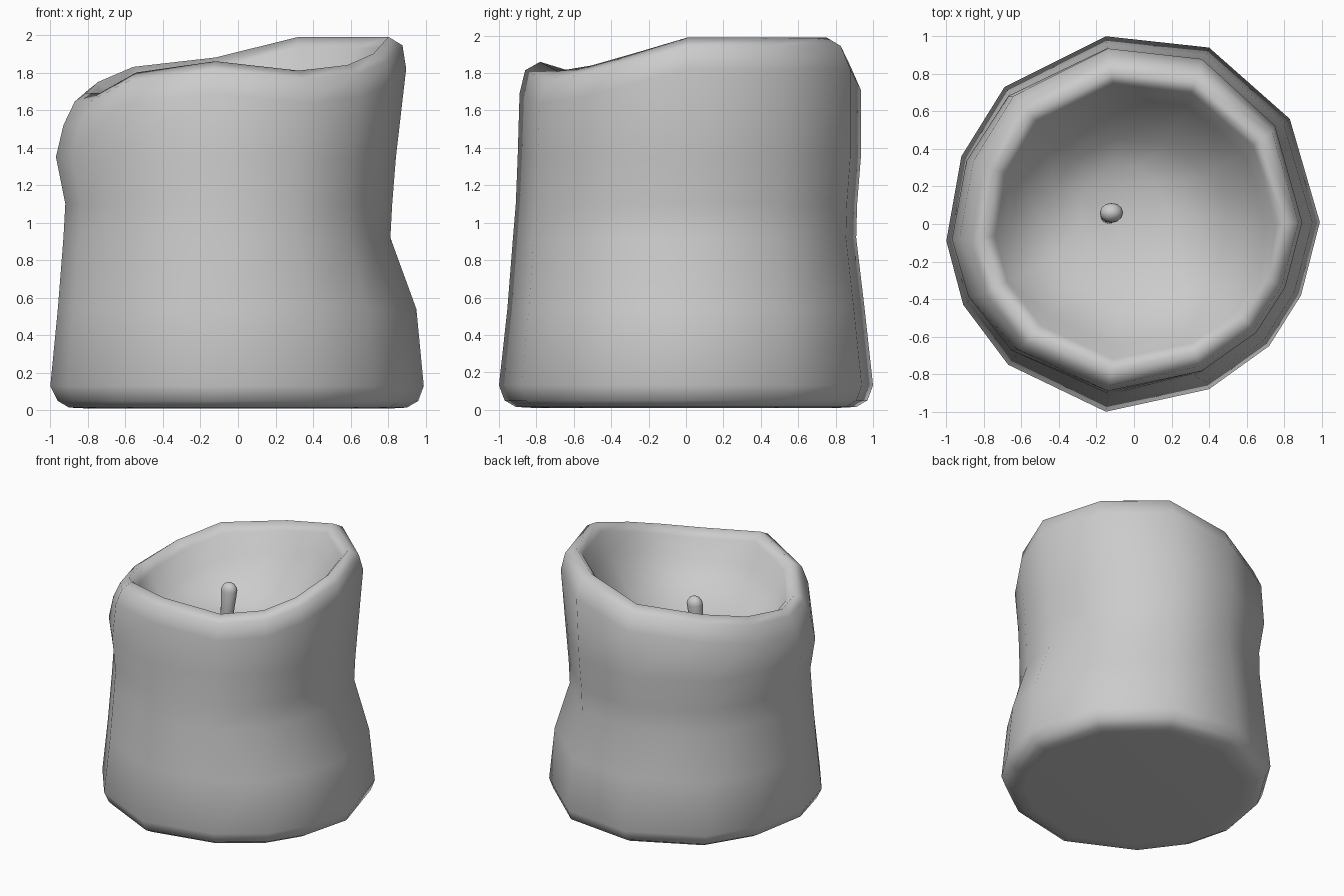
import bpy, bmesh
from mathutils import Vector

# Candle outline seen from above (irregular many-sided round) with the rim height at each point
outline = [(0.99, 0.01, 1.99), (0.83, 0.56, 1.99), (0.40, 0.94, 1.99), (-0.15, 1.0, 1.88),
           (-0.69, 0.73, 1.83), (-0.92, 0.36, 1.75), (-1.0, -0.09, 1.69), (-0.91, -0.43, 1.69),
           (-0.67, -0.75, 1.80), (-0.15, -1.0, 1.86), (0.40, -0.88, 1.81), (0.72, -0.65, 1.84),
           (0.89, -0.38, 1.90)]


def make_ring(bm, z, left, right, front, back, rim=0.0, shift=(0, 0)):
    """One loop: scales the outline per side; rim blends z from level to rim-following."""
    verts = []
    for x, y, top in outline:
        px = x * (left if x < 0 else right) + shift[0]
        py = y * (front if y < 0 else back) + shift[1]
        verts.append(bm.verts.new((px, py, z + rim * top)))
    return verts


def bridge(bm, a, b):
    n = len(a)
    for i in range(n):
        j = (i + 1) % n
        bm.faces.new((a[i], a[j], b[j], b[i]))


def finish(bm, name):
    bmesh.ops.recalc_face_normals(bm, faces=bm.faces)
    mesh = bpy.data.meshes.new(name)
    bm.to_mesh(mesh)
    bm.free()
    mesh.shade_smooth()
    obj = bpy.data.objects.new(name, mesh)
    bpy.context.collection.objects.link(obj)


# Wax body: base, dented wall, rounded sloping rim, hollow melted bowl
bm = bmesh.new()
levels = [
    (0.01, 0.80, 0.82, 0.82, 0.82, 0),
    (0.015, 0.90, 0.91, 0.91, 0.91, 0),
    (0.05, 0.96, 0.97, 0.97, 0.97, 0),
    (0.13, 1.00, 1.00, 1.00, 1.00, 0),
    (0.54, 0.96, 0.96, 0.955, 0.955, 0),
    (0.92, 0.93, 0.82, 0.925, 0.91, 0),
    (1.10, 0.92, 0.83, 0.91, 0.915, 0),
    (1.35, 0.97, 0.85, 0.90, 0.935, 0),
    (-0.17, 0.93, 0.905, 0.89, 0.935, 1),
    (-0.045, 0.87, 0.885, 0.86, 0.88, 1),
    (0.0, 0.81, 0.81, 0.78, 0.80, 1),
    (-0.06, 0.74, 0.76, 0.72, 0.745, 1),
    (-0.22, 0.66, 0.70, 0.65, 0.67, 1),
]
rings = [make_ring(bm, *lv) for lv in levels]
rings.append(make_ring(bm, 1.04, 0.44, 0.50, 0.46, 0.42, 0.22, (-0.03, 0.03)))
rings.append(make_ring(bm, 1.35, 0.22, 0.24, 0.22, 0.22, 0, (-0.08, 0.09)))
for a, b in zip(rings, rings[1:]):
    bridge(bm, a, b)
bm.faces.new(rings[0])
bm.faces.new(rings[-1])
finish(bm, "wax_body")

# Wick: slightly leaning stalk with a rounded tip
bm = bmesh.new()
bmesh.ops.create_uvsphere(bm, u_segments=12, v_segments=8, radius=1)
foot, tip = Vector((-0.135, 0.035, 1.31)), Vector((-0.12, 0.06, 1.60))
for v in bm.verts:
    upper = v.co.z > -0.01
    r = 0.062 if upper else 0.045
    base = tip if upper else foot
    v.co = base + Vector((v.co.x * r, v.co.y * r * 0.85, v.co.z * 0.06))
finish(bm, "wick")
